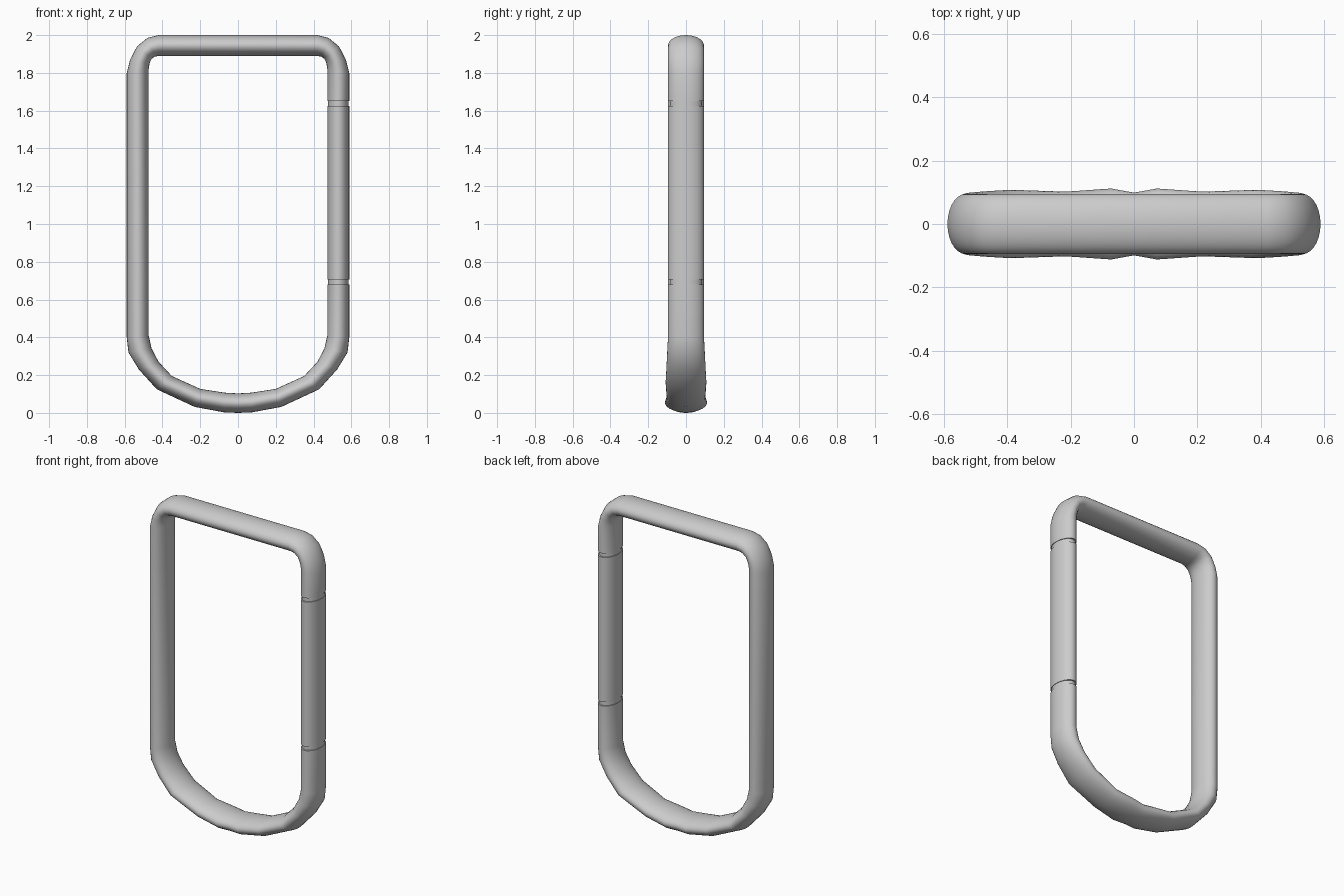
import bpy, bmesh, math
from mathutils import Vector

if "Cube" in bpy.data.objects:
    bpy.data.objects.remove(bpy.data.objects["Cube"])

SIDES = 28
OUT, INN, DEPTH = 0.589, 0.473, 0.095

# stations: outer x, outer z, inner x, inner z, half depth in y
bottom = [(OUT, 0.40, INN, 0.41, 0.095),
          (0.58, 0.32, 0.457, 0.34, 0.099),
          (0.525, 0.23, 0.42, 0.27, 0.103),
          (0.43, 0.125, 0.35, 0.195, 0.108),
          (0.23, 0.032, 0.20, 0.127, 0.102),
          (0.075, 0.003, 0.07, 0.107, 0.112)]
centre = [(0, 0, 0, 0.103, 0.099)]
top = [(0.42, 2.0, 0.42, 1.89, DEPTH),
       (0.48, 1.985, 0.44, 1.886, DEPTH),
       (0.535, 1.94, 0.457, 1.875, DEPTH),
       (0.571, 1.87, 0.468, 1.852, DEPTH),
       (OUT, 1.80, INN, 1.82, DEPTH)]


def mirrored(stations):
    return [(-a, b, -c, d, e) for a, b, c, d, e in reversed(stations)]


def straight(z, inset=0.0, depth=DEPTH):
    return (OUT - inset, z, INN + inset, z, depth)


def sweep(name, stations):
    """Skin elliptical sections spanning each outer/inner pair."""
    bm = bmesh.new()
    rings = []
    for ox, oz, ix, iz, b in stations:
        o, i = Vector((ox, 0, oz)), Vector((ix, 0, iz))
        mid, half = (o + i) / 2, (o - i) / 2
        ring = []
        for k in range(SIDES):
            t = math.tau * k / SIDES
            ring.append(bm.verts.new(mid + half * math.cos(t) + Vector((0, b * math.sin(t), 0))))
        rings.append(ring)
    for r, s in zip(rings, rings[1:]):
        for k in range(SIDES):
            n = (k + 1) % SIDES
            bm.faces.new((r[k], r[n], s[n], s[k]))
    bm.faces.new(rings[0])
    bm.faces.new(rings[-1])
    bmesh.ops.recalc_face_normals(bm, faces=bm.faces)
    mesh = bpy.data.meshes.new(name)
    bm.to_mesh(mesh)
    bm.free()
    ob = bpy.data.objects.new(name, mesh)
    bpy.context.collection.objects.link(ob)
    bpy.ops.object.select_all(action='DESELECT')
    ob.select_set(True)
    bpy.context.view_layer.objects.active = ob
    bpy.ops.object.shade_smooth_by_angle(angle=math.radians(40))
    return ob


# C-shaped frame, open on the right for the gate
sweep("frame", [straight(0.68)] + bottom + centre + mirrored(bottom)
      + mirrored(top) + top + [straight(1.65)])

# Gate bar
sweep("gate", [straight(0.705), straight(1.625)])

# Recessed joints at both ends of the gate
for label, z in (("lower", 0.6925), ("upper", 1.6375)):
    sweep(label + "_joint", [straight(z - 0.03, 0.003, 0.085),
                             straight(z + 0.03, 0.003, 0.085)])
